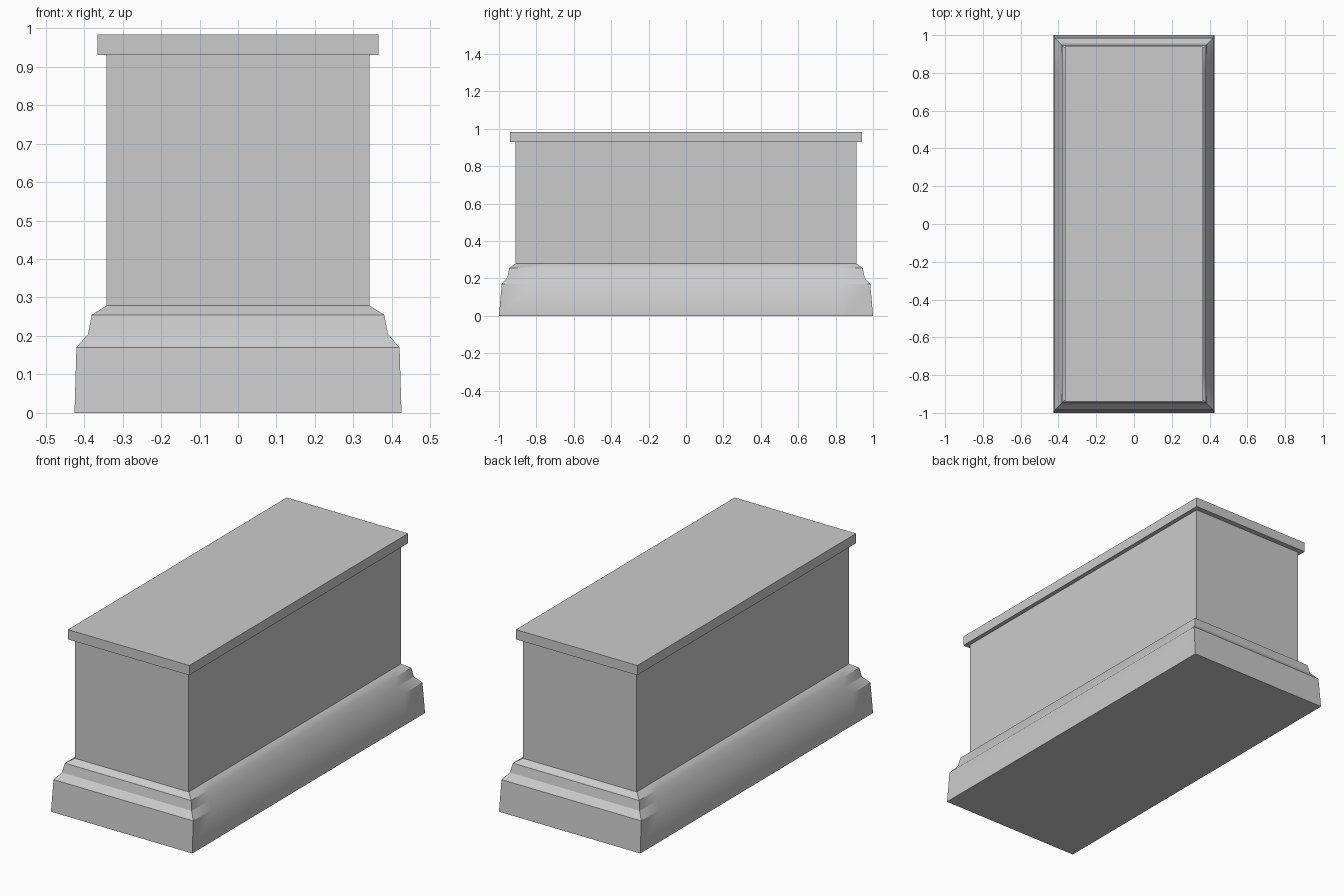
import bpy
import bmesh

cube = bpy.data.objects.get("Cube")
if cube:
    bpy.data.objects.remove(cube, do_unlink=True)

# Single stone colour
stone = bpy.data.materials.new("grey stone")
stone.use_nodes = True
grey = (0.6, 0.6, 0.6, 1)
stone.diffuse_color = grey
bsdf = stone.node_tree.nodes["Principled BSDF"]
bsdf.inputs["Base Color"].default_value = grey
bsdf.inputs["Roughness"].default_value = 0.9


def finish(bm, name):
    bmesh.ops.recalc_face_normals(bm, faces=bm.faces)
    mesh = bpy.data.meshes.new(name)
    bm.to_mesh(mesh)
    bm.free()
    mesh.materials.append(stone)
    obj = bpy.data.objects.new(name, mesh)
    bpy.context.collection.objects.link(obj)
    return obj


def box(name, half_x, half_y, bottom, top):
    bm = bmesh.new()
    bmesh.ops.create_cube(bm, size=1)
    for v in bm.verts:
        v.co.x *= 2 * half_x
        v.co.y *= 2 * half_y
        v.co.z = top if v.co.z > 0 else bottom
    return finish(bm, name)


def plinth(name, levels, soft):
    """Stacked rectangular rings; the long sides blend softly mid-length."""
    bm = bmesh.new()
    rings = []
    for x, y, z in levels:
        right = [(x, t * y, z) for t in (-1, -soft, soft, 1)]
        left = [(-px, -py, pz) for px, py, pz in right]
        rings.append([bm.verts.new(p) for p in right + left])
    count = len(rings[0])
    for low, high in zip(rings, rings[1:]):
        for i in range(count):
            j = (i + 1) % count
            face = bm.faces.new((low[i], low[j], high[j], high[i]))
            face.smooth = i % 4 != 3      # end faces stay flat
    bm.faces.new(rings[0][::-1])
    bm.faces.new(rings[-1])
    # Keep the mouldings crisp beside the corners
    for ring in rings:
        for i in (0, 2, 4, 6):
            edge = bm.edges.get((ring[i], ring[i + 1]))
            edge.smooth = False
    return finish(bm, name)


# Moulded base: half width, half length, height
plinth("moulded_base", [
    (0.425, 1.0, 0.0),
    (0.42, 0.985, 0.17),
    (0.39, 0.955, 0.205),
    (0.38, 0.945, 0.255),
    (0.34, 0.91, 0.28),
], 0.84)

# Main block and overhanging lid slab
box("main_block", 0.342, 0.912, 0.27, 0.94)
box("lid_slab", 0.365, 0.94, 0.93, 0.983)
